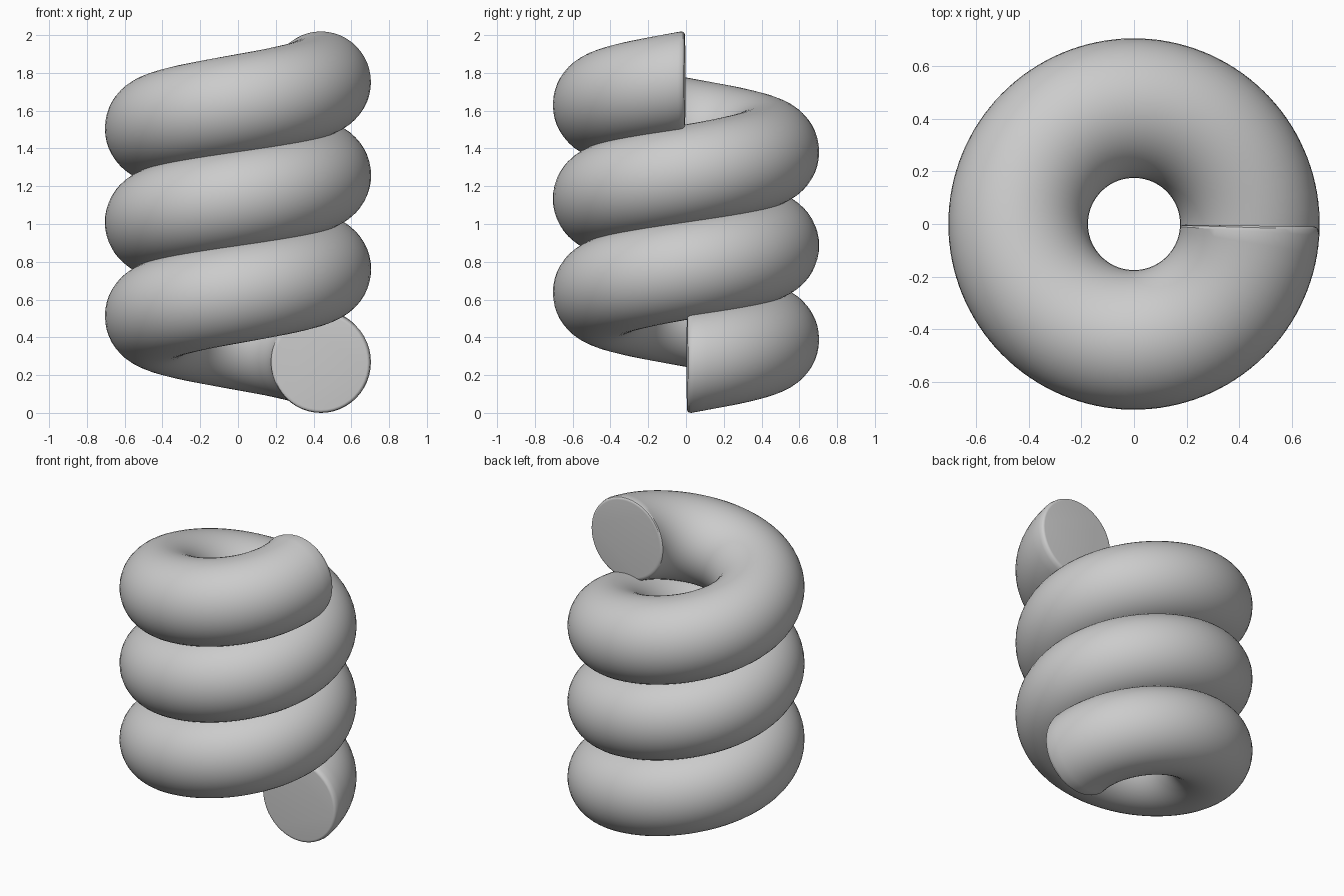
import bpy
import bmesh
from math import sin, cos, pi, radians, sqrt

cube = bpy.data.objects.get("Cube")
if cube:
    bpy.data.objects.remove(cube, do_unlink=True)

TURNS, PITCH = 3, 0.497
COIL_R, TUBE_X, TUBE_Z = 0.44, 0.265, 0.269
STEPS, SIDES = 192, 48
RIM_ANGLE, CAP_ANGLE, RIM_STEPS, RIM_INSET = radians(3.5), radians(0.8), 4, 0.08

# Material
grey = bpy.data.materials.new("spring grey")
grey.use_nodes = True
colour = (0.6, 0.6, 0.6, 1)
grey.diffuse_color = colour
grey.node_tree.nodes["Principled BSDF"].inputs["Base Color"].default_value = colour

# Stations along the helix: rounded start rim, coil, rounded end rim
end = TURNS * 2 * pi
rim = []
for i in range(RIM_STEPS):
    t = i / RIM_STEPS
    angle = CAP_ANGLE + (RIM_ANGLE - CAP_ANGLE) * (1 - sqrt(1 - t * t))
    rim.append((angle, 1 - RIM_INSET * (1 - t)))
coil = [(RIM_ANGLE + (end - 2 * RIM_ANGLE) * i / STEPS, 1) for i in range(STEPS + 1)]
stations = rim + coil + [(end - a, s) for a, s in reversed(rim)]


def add_ring(bm, angle, scale):
    """One cross-section of the tube, standing in a plane through the axis."""
    height = TUBE_Z + PITCH * (angle - RIM_ANGLE) / (2 * pi)
    ring = []
    for k in range(SIDES):
        a = 2 * pi * k / SIDES
        radius = COIL_R + TUBE_X * scale * cos(a)
        ring.append(bm.verts.new((radius * cos(angle), radius * sin(angle),
                                  height + TUBE_Z * scale * sin(a))))
    return ring


# Coil body with flat end caps
bm = bmesh.new()
rings = [add_ring(bm, a, s) for a, s in stations]
for low, high in zip(rings, rings[1:]):
    for k in range(SIDES):
        n = (k + 1) % SIDES
        bm.faces.new((low[k], low[n], high[n], high[k]))
bm.faces.new(rings[0])
bm.faces.new(rings[-1])
bmesh.ops.recalc_face_normals(bm, faces=bm.faces)
mesh = bpy.data.meshes.new("spring_coil")
bm.to_mesh(mesh)
bm.free()
mesh.materials.append(grey)

spring = bpy.data.objects.new("spring_coil", mesh)
bpy.context.collection.objects.link(spring)
bpy.context.view_layer.objects.active = spring
spring.select_set(True)
bpy.ops.object.shade_smooth_by_angle(angle=radians(30))
